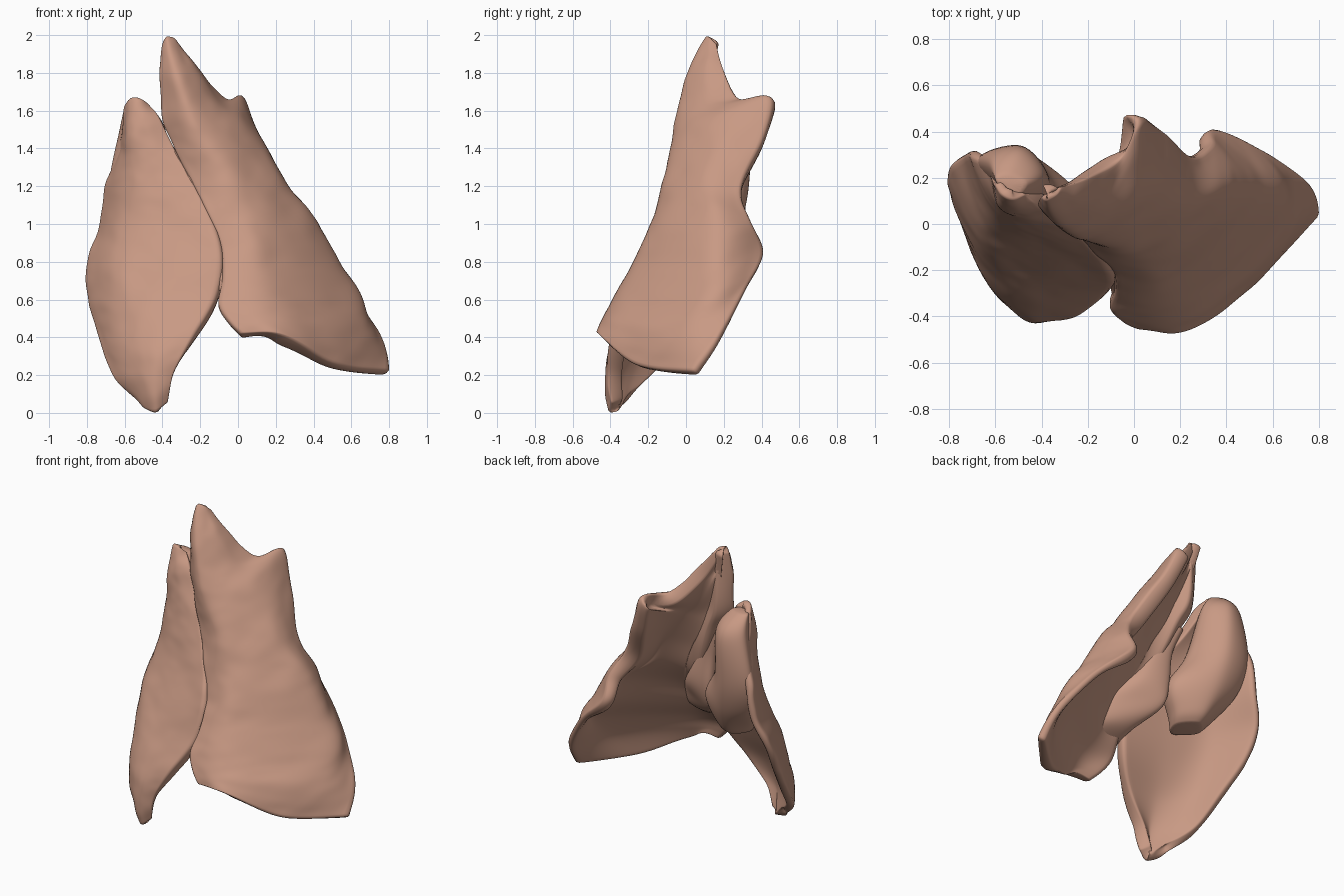
import bpy, bmesh
from mathutils import Vector, noise

if "Cube" in bpy.data.objects:
    bpy.data.objects.remove(bpy.data.objects["Cube"])

bone = bpy.data.materials.new("warm bone pink")
bone.use_nodes = True
bone.diffuse_color = (0.58, 0.32, 0.23, 1)
bsdf = bone.node_tree.nodes["Principled BSDF"]
bsdf.inputs["Base Color"].default_value = bone.diffuse_color
bsdf.inputs["Roughness"].default_value = 0.7


def spline(points, steps, closed=False):
    """Smooth curve passing through every point."""
    n = len(points)
    get = (lambda i: points[i % n]) if closed else (lambda i: points[max(0, min(n - 1, i))])
    out = []
    for i in range(n if closed else n - 1):
        a, b, c, d = (get(i + k) for k in (-1, 0, 1, 2))
        for s in range(steps):
            t = s / steps
            out.append(b + 0.5 * t * (c - a + t * (2 * a - 5 * b + 4 * c - d
                                                   + t * (3 * (b - c) + d - a))))
    return out if closed else out + [points[-1]]


def finish(name, bm):
    bmesh.ops.recalc_face_normals(bm, faces=bm.faces)
    mesh = bpy.data.meshes.new(name)
    bm.to_mesh(mesh)
    bm.free()
    mesh.materials.append(bone)
    obj = bpy.data.objects.new(name, mesh)
    bpy.context.collection.objects.link(obj)
    for poly in mesh.polygons:
        poly.use_smooth = True
    sub = obj.modifiers.new("soft rim", "SUBSURF")
    sub.levels = sub.render_levels = 1


def plate(name, rows, down, across, steps=6):
    """Curved sheet through rows of points; thickness varies down and across it."""
    rows = [spline([Vector(p) for p in r], steps) for r in rows]
    cols = [spline(list(c), steps) for c in zip(*rows)]
    depth, weight = spline(down, steps), spline(across, steps)
    nu, nv = len(cols), len(cols[0])
    bm = bmesh.new()
    front, back = [], []
    for u in range(nu):
        f, b = [], []
        for v in range(nv):
            p = cols[u][v]
            du = cols[min(u + 1, nu - 1)][v] - cols[max(u - 1, 0)][v]
            dv = cols[u][min(v + 1, nv - 1)] - cols[u][max(v - 1, 0)]
            n = dv.cross(du).normalized()
            bump = 0.009 * noise.noise(p * 7) + 0.005 * noise.noise(p * 18)
            f.append(bm.verts.new(p + n * bump))
            b.append(bm.verts.new(p - n * depth[v] * weight[u]))
        front.append(f)
        back.append(b)
    for u in range(nu - 1):
        for v in range(nv - 1):
            for g in (front, back):
                bm.faces.new((g[u][v], g[u + 1][v], g[u + 1][v + 1], g[u][v + 1]))
    # close the rim between the front and back skins
    rim = ([(u, 0) for u in range(nu)] + [(nu - 1, v) for v in range(1, nv)]
           + [(u, nv - 1) for u in range(nu - 2, -1, -1)]
           + [(0, v) for v in range(nv - 2, 0, -1)])
    for (a, b), (c, d) in zip(rim, rim[1:] + rim[:1]):
        bm.faces.new((front[a][b], front[c][d], back[c][d], back[a][b]))
    finish(name, bm)


def post(name, sections, steps=5):
    """Closed solid lofted through level outlines."""
    rings = [spline([Vector((x, y, z)) for x, y in pts], steps, True) for z, pts in sections]
    lines = [spline(list(c), steps) for c in zip(*rings)]
    bm = bmesh.new()
    grid = [[bm.verts.new(p) for p in line] for line in lines]
    for a, b in zip(grid, grid[1:] + grid[:1]):
        for v in range(len(a) - 1):
            bm.faces.new((a[v], b[v], b[v + 1], a[v + 1]))
    for end in (0, -1):
        bm.faces.new([line[end] for line in grid])
    finish(name, bm)


# Large plate: peak, side lobe, waist, curled back edge and slanted foot
plate("large_plate", [
    [(-.4, .12, 1.96), (-.38, .11, 2), (-.34, .13, 1.99), (-.32, .16, 1.96)],
    [(-.42, .09, 1.78), (-.34, .02, 1.83), (-.25, .1, 1.86), (-.21, .2, 1.82)],
    [(-.41, .07, 1.55), (-.26, -.05, 1.6), (-.13, .09, 1.66), (-.06, .29, 1.66)],
    [(-.35, .02, 1.4), (-.18, -.08, 1.45), (0, .12, 1.56), (.03, .46, 1.68)],
    [(-.26, -.05, 1.22), (-.06, -.1, 1.3), (.13, .13, 1.4), (.12, .42, 1.46)],
    [(-.17, -.14, 1.05), (.04, -.14, 1.12), (.25, .09, 1.2), (.25, .3, 1.2)],
    [(-.1, -.2, .88), (.13, -.2, .93), (.42, .13, 1), (.33, .35, 1.02)],
    [(-.09, -.3, .72), (.16, -.28, .75), (.54, .14, .8), (.34, .42, .86)],
    [(-.11, -.37, .58), (.2, -.37, .58), (.64, .08, .6), (.55, .33, .68)],
    [(-.05, -.43, .48), (.22, -.43, .48), (.63, -.1, .42), (.77, .17, .4)],
    [(.01, -.46, .42), (.25, -.46, .41), (.52, -.27, .25), (.81, .04, .22)],
], [.07, .12, .14, .16, .17, .18, .13, .12, .07, .08, .09], [.9, 1.1, .9, .6])

# Small plate: leaf shape narrowing to a point at the bottom
plate("small_plate", [
    [(-.6, .17, 1.63), (-.57, .13, 1.67), (-.52, .11, 1.67), (-.47, .13, 1.64)],
    [(-.62, .19, 1.5), (-.58, .08, 1.52), (-.5, .05, 1.54), (-.41, .08, 1.56)],
    [(-.64, .25, 1.38), (-.58, .07, 1.38), (-.46, .02, 1.38), (-.32, .02, 1.38)],
    [(-.71, .3, 1.2), (-.6, .06, 1.2), (-.42, -.03, 1.2), (-.22, -.07, 1.2)],
    [(-.74, .3, 1), (-.62, .02, 1), (-.4, -.09, 1), (-.12, -.17, 1)],
    [(-.81, .24, .8), (-.66, -.05, .8), (-.42, -.17, .8), (-.08, -.25, .82)],
    [(-.8, .14, .6), (-.66, -.14, .6), (-.42, -.27, .6), (-.11, -.31, .62)],
    [(-.74, -.02, .4), (-.64, -.23, .4), (-.45, -.37, .4), (-.22, -.39, .42)],
    [(-.67, -.2, .2), (-.58, -.33, .2), (-.45, -.43, .2), (-.33, -.42, .22)],
    [(-.53, -.31, .06), (-.48, -.37, .01), (-.43, -.41, 0), (-.37, -.39, .05)],
], [.05, .07, .08, .08, .08, .08, .08, .08, .08, .07], [.6, .8, .9, 1.1])

# Thick flange behind the upper half of the small plate
post("back_flange", [
    (1.63, [(-.6, .19), (-.54, .21), (-.47, .17), (-.53, .11)]),
    (1.5, [(-.63, .26), (-.49, .33), (-.38, .2), (-.5, .06)]),
    (1.2, [(-.69, .26), (-.48, .33), (-.34, .15), (-.42, .02)]),
    (.97, [(-.65, .18), (-.45, .28), (-.22, .11), (-.32, -.05)]),
    (.8, [(-.55, .05), (-.43, .19), (-.28, .07), (-.36, -.08)]),
    (.74, [(-.5, .01), (-.42, .12), (-.32, .02), (-.38, -.1)]),
])

# Ridge along the joint, merging into the back of the large plate
post("inner_crest", [
    (1.4, [(-.35, .03), (-.24, .02), (-.24, .07), (-.32, .09)]),
    (1.2, [(-.26, -.05), (-.1, -.06), (-.13, .05), (-.25, .07)]),
    (.97, [(-.18, -.14), (.05, -.13), (-.04, .03), (-.23, .07)]),
    (.82, [(-.12, -.21), (.16, -.2), (.02, -.07), (-.21, .03)]),
    (.7, [(-.08, -.29), (.2, -.27), (.07, -.16), (-.1, -.13)]),
    (.64, [(-.07, -.33), (.16, -.32), (.07, -.27), (-.08, -.26)]),
])
